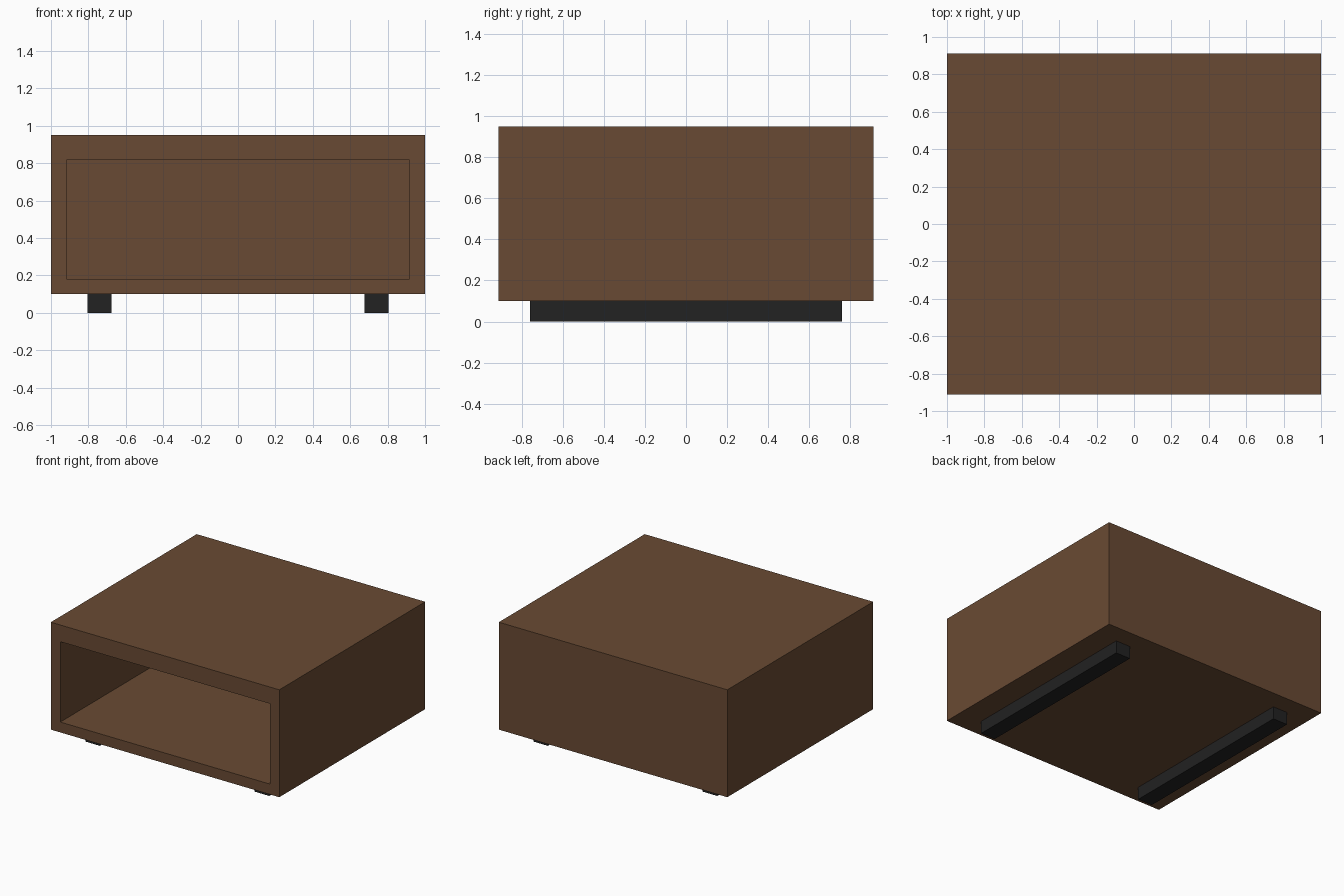
import bpy, bmesh
from mathutils import Vector

if "Cube" in bpy.data.objects:
    bpy.data.objects.remove(bpy.data.objects["Cube"])


def material(name, rgb):
    m = bpy.data.materials.new(name)
    m.diffuse_color = (*rgb, 1.0)
    m.use_nodes = True
    m.node_tree.nodes["Principled BSDF"].inputs["Base Color"].default_value = m.diffuse_color
    return m


brown = material("brown wood", (0.141, 0.0685, 0.0331))
black = material("black base", (0.016, 0.016, 0.016))


def box_bmesh(lo, hi):
    bm = bmesh.new()
    bmesh.ops.create_cube(bm, size=1.0)
    for v in bm.verts:
        v.co = Vector([hi[i] if v.co[i] > 0 else lo[i] for i in range(3)])
    return bm


def finish(bm, name, mat):
    bmesh.ops.recalc_face_normals(bm, faces=bm.faces[:])
    me = bpy.data.meshes.new(name)
    bm.to_mesh(me)
    bm.free()
    me.materials.append(mat)
    ob = bpy.data.objects.new(name, me)
    bpy.context.collection.objects.link(ob)
    return ob


# Cabinet shell, open at the front
X, Y, Z0, Z1 = 1.0, 0.912, 0.10, 0.95
bm = box_bmesh((-X, -Y, Z0), (X, Y, Z1))
front = min(bm.faces, key=lambda f: f.calc_center_median().y)
# First inset makes the rim, second becomes the recess back wall
for y in (-Y, Y - 0.083):
    bmesh.ops.inset_region(bm, faces=[front], thickness=0.05)
    mid = front.calc_center_median()
    for v in front.verts:
        v.co = Vector((0.917 if v.co.x > mid.x else -0.917, y,
                       0.818 if v.co.z > mid.z else 0.182))
finish(bm, "cabinet_shell", brown)

# Two base runners
for side, name in ((-1, "left_runner"), (1, "right_runner")):
    xs = sorted((side * 0.677, side * 0.805))
    finish(box_bmesh((xs[0], -0.76, 0.0), (xs[1], 0.76, Z0)), name, black)
